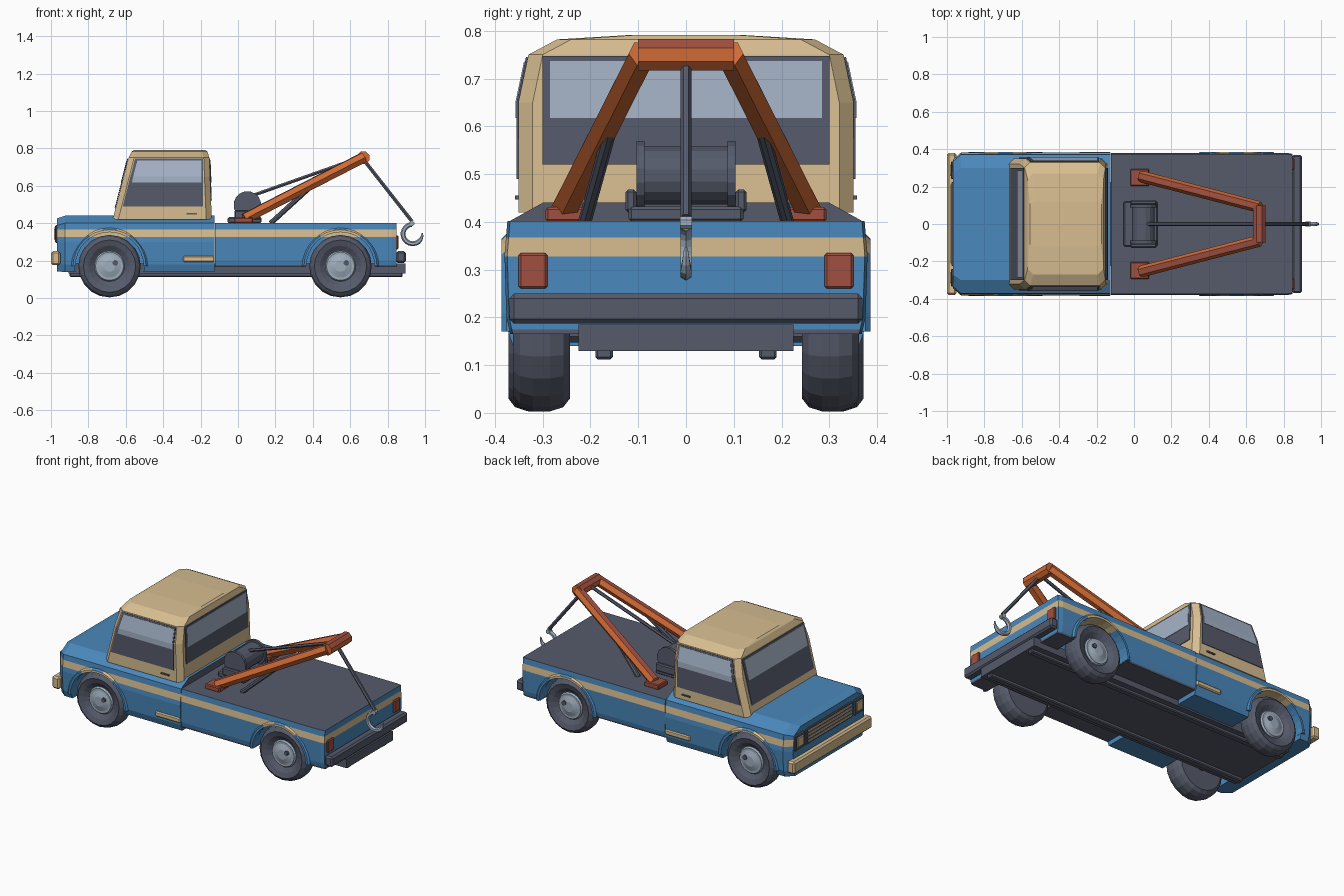
import bpy, bmesh, math
from mathutils import Vector, Matrix

if "Cube" in bpy.data.objects:
    bpy.data.objects.remove(bpy.data.objects["Cube"])


def material(name, rgb):
    m = bpy.data.materials.new(name)
    m.diffuse_color = [((c / 255 + 0.055) / 1.055) ** 2.4 for c in rgb] + [1]
    m.use_nodes = True
    m.node_tree.nodes["Principled BSDF"].inputs["Base Color"].default_value = m.diffuse_color
    return m


BLUE = material("blue paint", (74, 136, 188))
TAN = material("tan paint", (216, 190, 145))
DARK = material("dark grey", (86, 91, 107))
ORANGE = material("orange paint", (208, 106, 54))
RED = material("brick red", (160, 80, 64))
GLASS = material("pale glass", (166, 180, 200))
STEEL = material("light steel", (160, 174, 190))


def finish(name, bm, mats, rule=None, fix=True):
    if fix:
        bmesh.ops.recalc_face_normals(bm, faces=bm.faces)
    bm.normal_update()
    if rule:
        for f in bm.faces:
            f.material_index = rule(f)
    me = bpy.data.meshes.new(name)
    bm.to_mesh(me)
    bm.free()
    for m in mats:
        me.materials.append(m)
    ob = bpy.data.objects.new(name, me)
    bpy.context.collection.objects.link(ob)
    return ob


def box(name, x, y, z, mat, bevel=0.0):
    bm = bmesh.new()
    lo, hi = [Vector(p) for p in zip(x, y, z)]
    bmesh.ops.create_cube(bm, size=1, matrix=Matrix.Translation((lo + hi) / 2) @ Matrix.Diagonal((*(hi - lo), 1)))
    if bevel:
        bmesh.ops.bevel(bm, geom=bm.edges[:], offset=bevel, segments=1, affect='EDGES')
    return finish(name, bm, [mat])


def rod(name, a, b, r, mats, n=8, rule=None):
    a, b = Vector(a), Vector(b)
    bm = bmesh.new()
    mat = Matrix.Translation((a + b) / 2) @ (b - a).to_track_quat('Z', 'Y').to_matrix().to_4x4()
    mat = mat @ Matrix.Rotation(math.pi / n, 4, 'Z')
    bmesh.ops.create_cone(bm, cap_ends=True, segments=n, radius1=r, radius2=r, depth=(b - a).length, matrix=mat)
    return finish(name, bm, mats, rule)


def loft(rings):
    bm = bmesh.new()
    vs = [[bm.verts.new(p) for p in r] for r in rings]
    n = len(vs[0])
    for r, q in zip(vs, vs[1:]):
        for i in range(n):
            bm.faces.new((r[i], r[(i + 1) % n], q[(i + 1) % n], q[i]))
    bm.faces.new(vs[0])
    bm.faces.new(vs[-1])
    bmesh.ops.recalc_face_normals(bm, faces=bm.faces)
    return bm


AXLES = (-0.687, 0.548)
WHEEL_Z = 0.17


def body(name, half, stations, axle, rule, cuts):
    """Loft a mirrored section along x, cut wheel wells, slice and colour by height."""
    rings = []
    for x, sy, sz in stations:
        h = [(y * sy, 0.15 + (z - 0.15) * sz) for y, z in half]
        rings.append([(x, y, z) for y, z in h] + [(x, -y, z) for y, z in reversed(h)])
    ob = finish(name, loft(rings), [BLUE, TAN, DARK])
    cutters = [rod("well_cutter", (axle, s * 0.21, WHEEL_Z), (axle, s * 0.5, WHEEL_Z), 0.185, [], 24) for s in (-1, 1)]
    for c in cutters:
        m = ob.modifiers.new("well", 'BOOLEAN')
        m.operation, m.object, m.solver = 'DIFFERENCE', c, 'EXACT'
    dg = bpy.context.evaluated_depsgraph_get()
    dg.update()
    bm = bmesh.new()
    bm.from_mesh(ob.evaluated_get(dg).to_mesh())
    for o in cutters + [ob]:
        bpy.data.objects.remove(o)
    for z in cuts:
        bmesh.ops.bisect_plane(bm, geom=bm.verts[:] + bm.edges[:] + bm.faces[:], plane_co=(0, 0, z), plane_no=(0, 0, 1))
    return finish(name, bm, [BLUE, TAN, DARK], rule, fix=False)


def stripe(f):
    return 0.327 < f.calc_center_median().z < 0.367


def front_rule(f):
    if f.normal.x > 0.9 and f.calc_center_median().z > 0.367:
        return 2
    return 1 if stripe(f) and f.normal.x > -0.9 else 0


def bed_rule(f):
    if f.normal.z > 0.9 and f.calc_center_median().z > 0.39 or f.calc_center_median().z < 0.175:
        return 2
    return 1 if stripe(f) else 0


# Body shells
body("front_body", [(0.362, 0.14), (0.376, 0.18), (0.382, 0.3), (0.372, 0.4), (0.30, 0.44)],
     [(-0.968, 0.9, 0.95), (-0.925, 1, 1), (-0.125, 1, 1)], AXLES[0], front_rule, (0.327, 0.367))
body("truck_bed", [(0.368, 0.165), (0.376, 0.2), (0.38, 0.33), (0.374, 0.402)],
     [(-0.122, 1, 1), (0.82, 1, 1), (0.848, 0.985, 1)], AXLES[1], bed_rule, (0.175, 0.327, 0.367))

# Wheel arch flares and wheels
TIRE = [(0.085, 0.335), (0.11, 0.352), (0.14, 0.362), (0.158, 0.348), (0.167, 0.32),
        (0.167, 0.285), (0.158, 0.257), (0.14, 0.243), (0.05, 0.243)]
HUB = [(0.088, 0.325), (0.075, 0.345), (0.062, 0.345), (0.03, 0.356), (0.01, 0.356)]


def lathe(name, prof, cx, s, mat, n=20):
    bm = loft([[(cx + r * math.cos(a), s * y, WHEEL_Z + r * math.sin(a))
                for a in [2 * math.pi * i / n for i in range(n)]] for r, y in prof])
    return finish(name, bm, [mat])


for label, cx in zip(("front", "rear"), AXLES):
    rod(label + "_axle", (cx, -0.28, WHEEL_Z), (cx, 0.28, WHEEL_Z), 0.025, [DARK])
    for s in (-1, 1):
        rings = []
        for i in range(17):
            a = math.pi * i / 16
            rings.append([(cx + r * math.cos(a), s * y, WHEEL_Z + r * math.sin(a))
                          for r, y in ((0.182, 0.34), (0.182, 0.386), (0.195, 0.386), (0.205, 0.376), (0.205, 0.34))])
        finish(label + "_arch_flare", loft(rings), [BLUE, TAN], lambda f: int(stripe(f)))
        off = 0.01 if label == "front" else 0
        lathe(label + "_tire", [(r, y + off) for r, y in TIRE], cx, s, DARK)
        lathe(label + "_hub", [(r, y + off) for r, y in HUB], cx, s, STEEL)
        rod(label + "_hub_bolt", (cx + 0.03, s * (0.34 + off), 0.187), (cx + 0.03, s * (0.362 + off), 0.187), 0.014, [DARK])

# Cab
LEVELS = (0.42, 0.65, 0.75, 0.782)


def wid(z):
    if z <= 0.65:
        return 0.351
    return 0.351 - 0.021 * (z - 0.65) / 0.1 if z <= 0.75 else 0.33 - 0.06 * (z - 0.75) / 0.032


def xf(z):
    return -0.67 + 0.095 * (z - 0.42) / 0.37


def xr(z):
    return -0.14 - 0.015 * (z - 0.42) / 0.37


def cab_ring(z, c=0.03, inset=0.0):
    a, b, w = xf(z) + inset, xr(z) - inset, wid(z)
    half = [(a, w - c), (a + c, w), (b - c, w), (b, w - c)]
    return [(x, y, z) for x, y in half] + [(x, -y, z) for x, y in reversed(half)]


top = [(x, y * 0.45, 0.791) for x, y, z in cab_ring(0.782, inset=0.02)]
finish("cab", loft([cab_ring(z, inset=0.008 if z > 0.76 else 0) for z in LEVELS] + [top]), [TAN])


def pane(name, point, zs, m, mat):
    bm = bmesh.new()
    rows = [[bm.verts.new(point(u, z, m)) for u in (0, 1)] for z in zs]
    for r, q in zip(rows, rows[1:]):
        bm.faces.new((r[0], r[1], q[1], q[0]))
    ob = finish(name, bm, [mat], fix=False)
    mod = ob.modifiers.new("thickness", 'SOLIDIFY')
    mod.thickness, mod.offset = 0.004, 0


# Windows: dark plate with a pale upper pane; m is the margin and also lifts the pale pane
def window(name, point, z0, z1):
    pane(name + "_surround", point, (z0, 0.65, z1), 0, DARK)
    pane(name + "_glass", point, (0.617, 0.65, z1 - 0.01), 0.015, GLASS)


for s in (-1, 1):
    def side(u, z, m, s=s):
        a, b = xf(z) + 0.036 + m, -0.188 - m / 2
        return (a + (b - a) * u, s * (wid(z) + 0.002 + m * 0.15), z)
    window("side_window", side, 0.49, 0.745)
    box("door_handle", (-0.275, -0.22), sorted((s * 0.345, s * 0.358)), (0.447, 0.455), DARK)
    box("side_step", (-0.295, -0.125), sorted((s * 0.36, s * 0.386)), (0.193, 0.224), TAN, 0.006)
    box("tail_light", (0.84, 0.858), sorted((s * 0.29, s * 0.351)), (0.26, 0.335), RED, 0.005)
    box("headlight_frame", (-0.978, -0.95), sorted((s * 0.24, s * 0.335)), (0.295, 0.39), DARK, 0.005)
    box("headlight", (-0.983, -0.96), sorted((s * 0.257, s * 0.318)), (0.312, 0.373), TAN, 0.004)
    box("chassis_rail", (-0.9, 0.88), sorted((s * 0.153, s * 0.19)), (0.112, 0.14), DARK, 0.005)
window("rear_window", lambda u, z, m: (xr(z) + 0.002 + m * 0.15, (2 * u - 1) * (0.3 - m), z), 0.52, 0.747)
window("windshield", lambda u, z, m: (xf(z) - 0.003 - m * 0.15, (2 * u - 1) * (0.3 - m), z), 0.48, 0.745)

# Grille, bumpers and chassis
box("grille", (-0.976, -0.95), (-0.225, 0.225), (0.295, 0.39), DARK, 0.004)
for i in range(4):
    z = 0.309 + i * 0.021
    box("grille_bar", (-0.98, -0.96), (-0.21, 0.21), (z, z + 0.008), TAN)
box("front_bumper", (-1.0, -0.95), (-0.38, 0.38), (0.175, 0.25), TAN, 0.01)
box("rear_bumper", (0.845, 0.897), (-0.37, 0.37), (0.187, 0.25), DARK, 0.01)
box("chassis_plate", (-0.905, 0.895), (-0.225, 0.225), (0.13, 0.185), DARK)

# Winch
box("winch_base", (-0.055, 0.125), (-0.12, 0.12), (0.4, 0.432), DARK, 0.006)
rod("winch_drum", (0.05, -0.09, 0.497), (0.05, 0.09, 0.497), 0.062, [DARK], 16)
for s in (-1, 1):
    rod("winch_flange", (0.05, s * 0.087, 0.497), (0.05, s * 0.104, 0.497), 0.074, [DARK], 16)
    box("winch_bracket", (-0.02, 0.12), sorted((s * 0.104, s * 0.127)), (0.42, 0.468), DARK, 0.006)


# Boom: two arms, a crossbar, feet and struts
def boom_rule(f):
    return int(f.normal.z > 0.7)


for s in (-1, 1):
    box("boom_foot", (-0.02, 0.08), sorted((s * 0.203, s * 0.294)), (0.4, 0.431), RED, 0.005)
    rod("boom_arm", (0.035, s * 0.255, 0.425), (0.672, s * 0.09, 0.752), 0.031, [ORANGE, RED], 6, boom_rule)
    rod("boom_strut", (0.175, s * 0.212, 0.4), (0.4, s * 0.155, 0.605), 0.014, [DARK])
rod("boom_crossbar", (0.67, -0.1, 0.75), (0.67, 0.1, 0.75), 0.036, [ORANGE, RED], 8, boom_rule)

# Cable and hook
rod("winch_cable", (0.07, 0, 0.545), (0.665, 0, 0.755), 0.01, [DARK], 6)
rod("hook_cable", (0.675, 0, 0.735), (0.93, 0, 0.41), 0.011, [DARK], 6)
rod("hook_eye", (0.93, -0.013, 0.398), (0.93, 0.013, 0.398), 0.014, [STEEL], 8)
rings = []
for i in range(15):
    a = math.radians(95 + 270 * i / 14)
    t = 0.013 if i < 12 else 0.013 - 0.003 * (i - 11)
    rings.append([(0.934 + (0.052 + t * math.cos(b)) * math.cos(a), t * math.sin(b),
                   0.342 + (0.052 + t * math.cos(b)) * math.sin(a))
                  for b in [math.pi * k / 3 for k in range(6)]])
finish("tow_hook", loft(rings), [STEEL])
